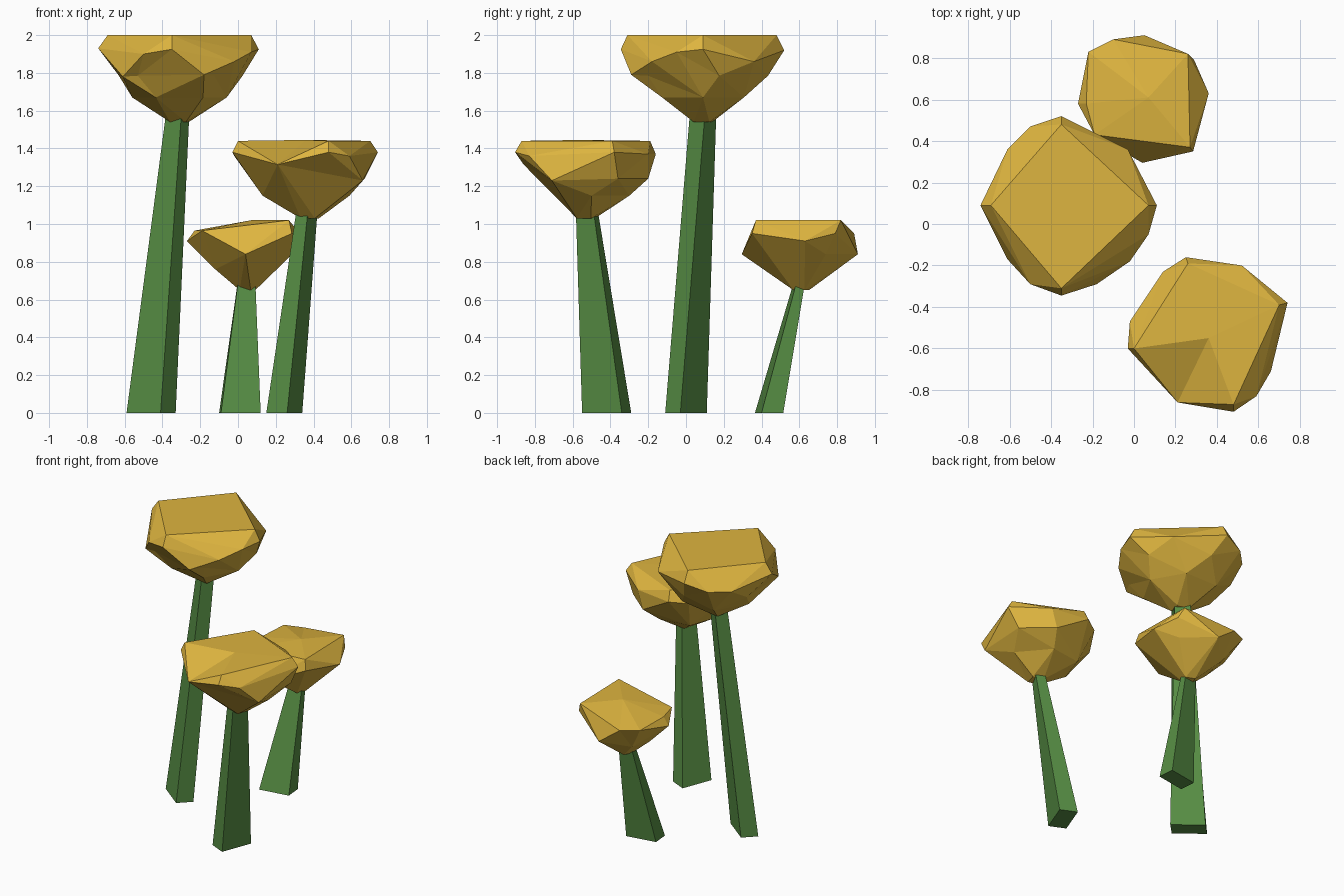
import bpy, bmesh, math
from mathutils import Vector

if "Cube" in bpy.data.objects:
    bpy.data.objects.remove(bpy.data.objects["Cube"])


def material(name, rgb):
    m = bpy.data.materials.new(name)
    m.diffuse_color = (*rgb, 1)
    m.use_nodes = True
    m.node_tree.nodes["Principled BSDF"].inputs["Base Color"].default_value = m.diffuse_color
    return m


GREEN = material("stem green", (0.095, 0.27, 0.058))
GOLD = material("head gold", (0.73, 0.46, 0.05))


def finish(bm, name, mat):
    bmesh.ops.recalc_face_normals(bm, faces=bm.faces)
    me = bpy.data.meshes.new(name)
    bm.to_mesh(me)
    bm.free()
    me.materials.append(mat)
    bpy.context.collection.objects.link(bpy.data.objects.new(name, me))


def stem(name, base, b1, b2, top, t1, t2, height):
    """Four-sided stem; two corner offsets per end, the others are mirrored."""
    bm = bmesh.new()
    ends = []
    for (cx, cy), p, q, z in ((base, b1, b2, 0), (top, t1, t2, height)):
        ends.append([bm.verts.new((cx + s * o[0], cy + s * o[1], z))
                     for s in (1, -1) for o in (p, q)])
    lo, hi = ends
    bm.faces.new(lo)
    bm.faces.new(hi)
    for i in range(4):
        j = (i + 1) % 4
        bm.faces.new((lo[i], lo[j], hi[j], hi[i]))
    finish(bm, name, GREEN)


def ring(c, z, r, n, phase=0.0):
    return [(c[0] + r * math.cos(phase + math.tau * i / n),
             c[1] + r * math.sin(phase + math.tau * i / n), z) for i in range(n)]


def head(name, origin, points):
    """Skin points around an origin: hull their directions, then move them back."""
    bm = bmesh.new()
    o = Vector(origin)
    real = {}
    for p in points:
        d = Vector(p) - o
        d.z *= 1.5
        v = bm.verts.new(d.normalized())
        real[v] = Vector(p)
    bmesh.ops.convex_hull(bm, input=bm.verts[:])
    for v in bm.verts:
        v.co = real[v]
    finish(bm, name, GOLD)


# Stems
stem("tall_stem", (-.46, 0), (.05, -.11), (.13, -.03),
     (-.32, .09), (.02, -.07), (.062, .01), 1.58)
stem("middle_stem", (.245, -.42), (.015, -.13), (.095, .08),
     (.365, -.525), (.005, -.058), (.056, .035), 1.07)
stem("short_stem", (.01, .44), (-.10, -.075), (.11, -.04),
     (.045, .60), (-.045, -.03), (.047, -.015), .69)

# Tall head: flat top, two notches at the back, rim, tapering underside
c = (-.31, .09)
top = [(-.30, .08, 2), (-.69, .09, 2), (-.35, -.31, 2), (.07, .09, 2), (-.35, .48, 2),
       (-.61, .36, 1.87), (-.03, .36, 1.86)]
rim = [(-.74, .09, 1.93), (-.35, -.345, 1.925), (.11, .09, 1.925), (-.35, .52, 1.92),
       (-.50, .47, 1.88), (-.50, -.29, 1.90), (-.61, -.17, 1.78), (-.18, -.29, 1.79),
       (-.02, -.18, 1.86), (.07, -.05, 1.91)]
head("tall_head", (*c, 1.82), top + rim + ring(c, 1.785, .345, 5, .25)
     + ring(c, 1.67, .25, 6, .0) + ring(c, 1.54, .06, 4, .6))

# Middle head
c = (.38, -.53)
top = [(.36, -.55, 1.445), (0, -.6, 1.44), (.48, -.87, 1.44), (.70, -.39, 1.44),
       (.26, -.19, 1.44), (.52, -.2, 1.37), (.59, -.83, 1.36)]
rim = [(-.03, -.6, 1.38), (-.02, -.47, 1.36), (.14, -.23, 1.36), (.25, -.16, 1.37),
       (.74, -.38, 1.38), (.66, -.71, 1.23), (.48, -.905, 1.38), (.21, -.86, 1.315)]
low = [(.67, -.36, 1.24), (.48, -.20, 1.24), (.13, -.53, 1.15), (.20, -.33, 1.15),
       (.59, -.50, 1.15), (.42, -.30, 1.15)]
head("middle_head", (*c, 1.28), top + rim + low + ring(c, 1.03, .055, 4, .5))

# Short head
c = (.05, .61)
top = [(.07, .61, 1.02), (.26, .82, 1.02), (.27, .37, 1.02), (-.23, .58, .965),
       (-.22, .83, .96)]
rim = [(-.27, .58, .91), (-.10, .89, .95), (.05, .91, .84), (.29, .79, .95),
       (.36, .63, .91), (.285, .35, .95), (.04, .295, .84), (-.19, .43, .965),
       (.24, .74, .84)]
low = [(-.12, .58, .76), (-.10, .75, .78)]
head("short_head", (*c, .86), top + rim + low + ring(c, .65, .045, 4, .4))
